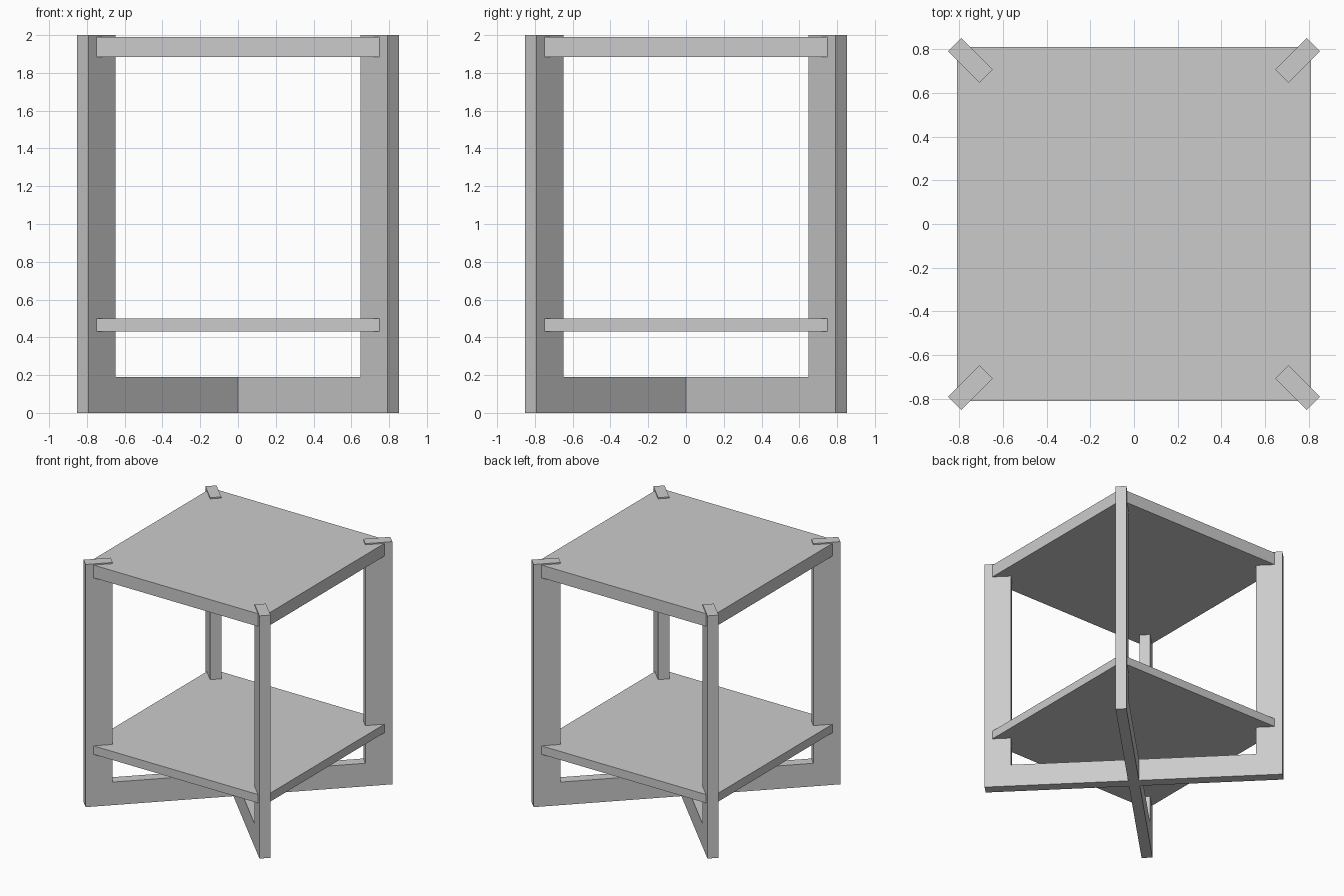
import bpy, bmesh
from math import radians

if "Cube" in bpy.data.objects:
    bpy.data.objects.remove(bpy.data.objects["Cube"])

OUTER, INNER = 1.163, 0.958   # leg reach along the diagonal
HEIGHT, RAIL = 2.0, 0.19      # leg height and floor rail height
THICK = 0.085                 # board thickness of the frames
SHELF = 0.81                  # half width of the square shelves


def add_object(name, bm):
    bmesh.ops.recalc_face_normals(bm, faces=bm.faces)
    mesh = bpy.data.meshes.new(name)
    bm.to_mesh(mesh)
    bm.free()
    obj = bpy.data.objects.new(name, mesh)
    bpy.context.collection.objects.link(obj)
    return obj


def prism(name, profile, direction):
    """Extrude a flat outline along a direction."""
    bm = bmesh.new()
    face = bm.faces.new([bm.verts.new(p) for p in profile])
    res = bmesh.ops.extrude_face_region(bm, geom=[face])
    moved = [g for g in res["geom"] if isinstance(g, bmesh.types.BMVert)]
    bmesh.ops.translate(bm, verts=moved, vec=direction)
    return add_object(name, bm)


# U-shaped frames: two legs joined by a floor rail, crossing on the diagonals
u_shape = [(-OUTER, 0), (OUTER, 0), (OUTER, HEIGHT), (INNER, HEIGHT),
           (INNER, RAIL), (-INNER, RAIL), (-INNER, HEIGHT), (-OUTER, HEIGHT)]
for name, angle in (("leg_frame_a", 45), ("leg_frame_b", -45)):
    frame = prism(name, [(x, -THICK / 2, z) for x, z in u_shape], (0, THICK, 0))
    frame.rotation_euler.z = radians(angle)

# Square shelves let into the legs at their corners
corners = [(-SHELF, -SHELF), (SHELF, -SHELF), (SHELF, SHELF), (-SHELF, SHELF)]
for name, low, high in (("table_top", 1.885, 1.99), ("lower_shelf", 0.43, 0.50)):
    prism(name, [(x, y, low) for x, y in corners], (0, 0, high - low))
